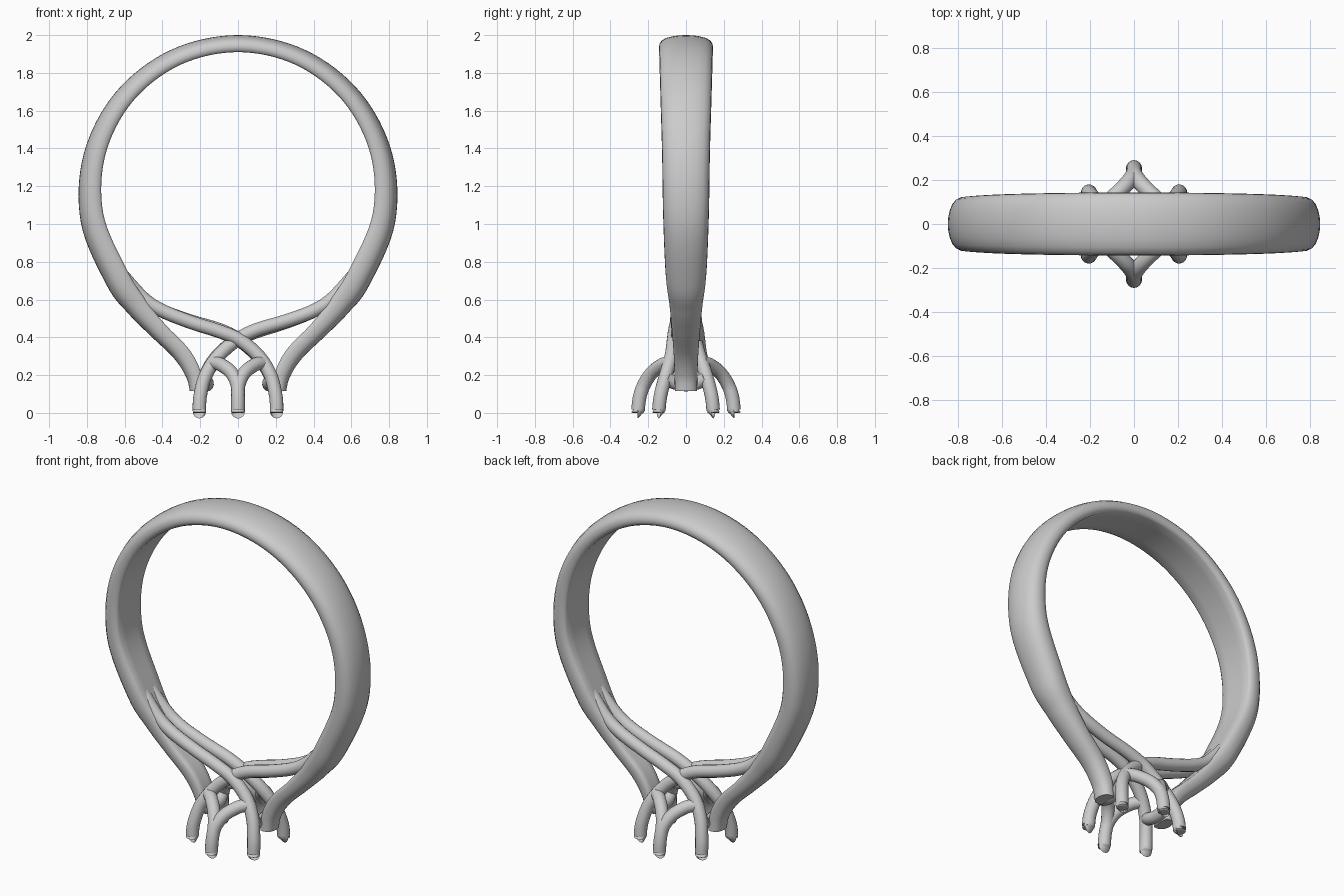
import bpy, bmesh
from math import radians, sin, cos
from mathutils import Vector

if "Cube" in bpy.data.objects:
    bpy.data.objects.remove(bpy.data.objects["Cube"])


def catmull(keys, steps):
    """Smoothly interpolate a list of equal-length tuples."""
    out = []
    n = len(keys)
    for i in range(n - 1):
        p = [Vector(keys[min(max(i + k, 0), n - 1)]) for k in (-1, 0, 1, 2)]
        for s in range(steps):
            t = s / steps
            out.append(0.5 * (2 * p[1] + (p[2] - p[0]) * t
                              + (2 * p[0] - 5 * p[1] + 4 * p[2] - p[3]) * t * t
                              + (3 * p[1] - p[0] - 3 * p[2] + p[3]) * t ** 3))
    out.append(Vector(keys[-1]))
    return out


def smooth(ob, angle):
    bpy.ops.object.select_all(action='DESELECT')
    ob.select_set(True)
    bpy.context.view_layer.objects.active = ob
    bpy.ops.object.shade_smooth_by_angle(angle=radians(angle))


def wire(name, pts, radius=0.036, round_tip=True):
    """Round wire through points; the last point is a slightly rounded tip."""
    cu = bpy.data.curves.new(name, 'CURVE')
    cu.dimensions = '3D'
    cu.bevel_depth = radius
    cu.bevel_resolution = 6
    cu.use_fill_caps = True
    cu.resolution_u = 2
    sp = cu.splines.new('POLY')
    path = catmull(pts, 8)
    radii = [1.0] * len(path)
    if round_tip:
        end = path[-1].copy()
        path[-1] = end + Vector((0, 0, 0.014))
        path += [end + Vector((0, 0, 0.004)), end]
        radii += [0.94, 0.78]
    sp.points.add(len(path) - 1)
    for q, v, r in zip(sp.points, path, radii):
        q.co = (*v, 1)
        q.radius = r
    ob = bpy.data.objects.new(name, cu)
    bpy.context.collection.objects.link(ob)
    bpy.ops.object.select_all(action='DESELECT')
    ob.select_set(True)
    bpy.context.view_layer.objects.active = ob
    bpy.ops.object.convert(target='MESH')
    smooth(bpy.context.object, 50)


# Band: half-path keys (outer x, outer z, inner x, inner z, half width)
keys = []
for a in range(90, -36, -25):
    c, s = cos(radians(a)), sin(radians(a))
    w = 0.118 + 0.022 * max(s, 0) if s > -0.3 else 0.105
    keys.append((0.845 * c, 1.155 + 0.845 * s, 0.725 * c, 1.185 + 0.725 * s, w + 0.003))
keys += [(0.58, 0.525, 0.49, 0.60, 0.088), (0.465, 0.41, 0.385, 0.468, 0.076),
         (0.34, 0.29, 0.262, 0.34, 0.066), (0.275, 0.19, 0.2, 0.225, 0.061),
         (0.255, 0.115, 0.185, 0.115, 0.059)]
mirrored = [(-k[0], k[1], -k[2], k[3], k[4]) for k in keys[1:]]
rows = catmull(mirrored[::-1] + keys, 8)

# Flat-inside, domed-outside cross-section: (across, inner-to-outer)
half = [(0.45, 0), (0.86, 0.0), (0.96, 0.08), (1.0, 0.3), (0.98, 0.5), (0.9, 0.68),
        (0.74, 0.83), (0.5, 0.93), (0.25, 0.985)]
section = half + [(0, 1)] + [(-u, t) for u, t in half[::-1]]

bm = bmesh.new()
loops = []
for xo, zo, xi, zi, w in rows:
    loops.append([bm.verts.new((xi + (xo - xi) * t, u * w, zi + (zo - zi) * t))
                  for u, t in section])
m = len(section)
for a, b in zip(loops, loops[1:]):
    for j in range(m):
        bm.faces.new((a[j], a[(j + 1) % m], b[(j + 1) % m], b[j]))
bm.faces.new(loops[0])
bm.faces.new(loops[-1][::-1])
bmesh.ops.recalc_face_normals(bm, faces=bm.faces)
me = bpy.data.meshes.new("band")
bm.to_mesh(me)
bm.free()
band = bpy.data.objects.new("band", me)
bpy.context.collection.objects.link(band)
smooth(band, 50)

# Setting: front half, repeated at the back by a half turn
over = [(-0.61, -0.035, 0.725), (-0.5, -0.042, 0.605), (-0.4, -0.045, 0.54),
        (-0.25, -0.05, 0.48), (-0.1, -0.06, 0.432), (0.01, -0.066, 0.385),
        (0.11, -0.078, 0.30), (0.172, -0.106, 0.2), (0.2, -0.135, 0.09), (0.205, -0.145, 0)]
under = [(0.61, -0.035, 0.725), (0.5, -0.042, 0.605), (0.4, -0.045, 0.54),
         (0.25, -0.045, 0.485), (0.1, -0.042, 0.44), (0.0, -0.048, 0.39),
         (-0.1, -0.07, 0.305), (-0.17, -0.106, 0.2), (-0.2, -0.135, 0.09), (-0.205, -0.145, 0)]
for side, f in (("front", 1), ("back", -1)):
    turn = lambda pts: [(x * f, y * f, z) for x, y, z in pts]
    wire(side + "_over_strand", turn(over))
    wire(side + "_under_strand", turn(under))
    # Forked middle prong
    for s, n in ((-1, "left"), (1, "right")):
        wire(f"{side}_{n}_fork_prong", turn([
            (s * 0.135, -0.085, 0.265), (s * 0.09, -0.125, 0.255), (s * 0.035, -0.18, 0.213),
            (s * 0.004, -0.222, 0.15), (0, -0.246, 0.08), (0, -0.255, 0)]))

# Cross bars joining the outer prongs at the band ends
for s, n in ((-1, "left"), (1, "right")):
    wire(n + "_cross_bar", [(s * 0.18, -0.105, 0.185), (s * 0.165, -0.06, 0.16),
                            (s * 0.165, 0, 0.15), (s * 0.165, 0.06, 0.16),
                            (s * 0.18, 0.105, 0.185)], 0.036, False)
